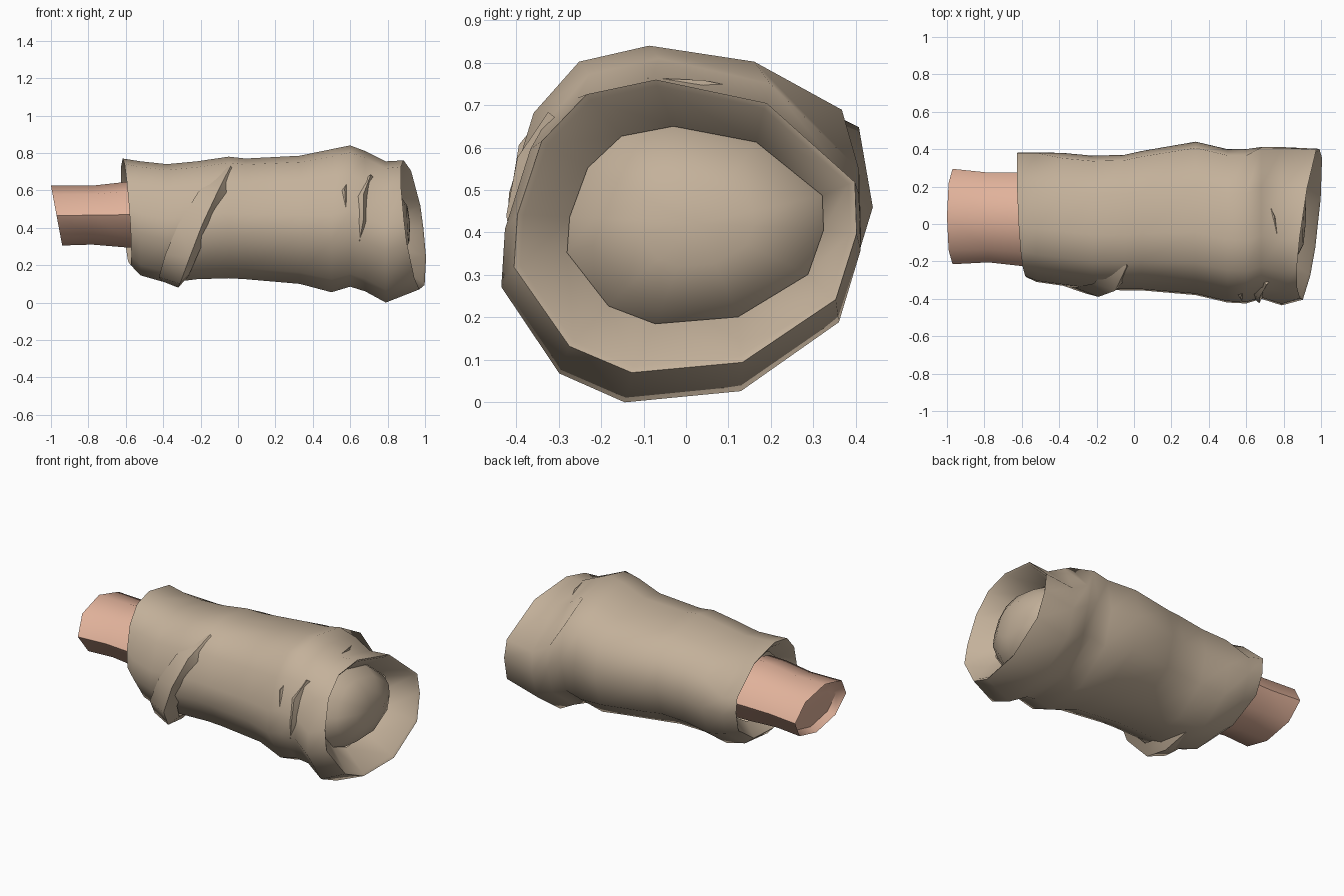
import bpy, bmesh, math
from mathutils import Vector

if "Cube" in bpy.data.objects:
    bpy.data.objects.remove(bpy.data.objects["Cube"])


def material(name, rgb):
    m = bpy.data.materials.new(name)
    m.diffuse_color = (*rgb, 1)
    m.use_nodes = True
    m.node_tree.nodes["Principled BSDF"].inputs["Base Color"].default_value = m.diffuse_color
    return m


CLOTH = material("tan cloth", (0.55, 0.44, 0.325))
SKIN = material("peach skin", (0.76, 0.45, 0.33))

# Unit cross-sections (y, z): crumpled sleeve ends, fuller sleeve body, plain wrist
SLEEVE = [(-.84, .58), (-.58, .9), (-.18, 1), (.46, .84), (.97, .3), (.98, -.05),
          (.86, -.5), (.32, -.93), (-.32, -1), (-.68, -.82), (-1, -.28), (-.98, .08)]
BODY = SLEEVE[:3] + [(.42, .9), (.92, .6), (1, .05)] + SLEEVE[6:]
WRIST = [(math.cos(math.tau * k / 8), math.sin(math.tau * k / 8)) for k in range(8)]


def finish(name, bm, mat, angle):
    bmesh.ops.recalc_face_normals(bm, faces=bm.faces)
    me = bpy.data.meshes.new(name)
    bm.to_mesh(me)
    bm.free()
    me.materials.append(mat)
    ob = bpy.data.objects.new(name, me)
    bpy.context.collection.objects.link(ob)
    bpy.ops.object.select_all(action='DESELECT')
    ob.select_set(True)
    bpy.context.view_layer.objects.active = ob
    bpy.ops.object.shade_smooth_by_angle(angle=math.radians(angle))
    return ob


def loft(name, profile, rings, mat, start_tip=None, end_tip=None, angle=60, body=None):
    """Skin rings of (x, ymin, ymax, zmin, zmax, lean by y, lean by z)."""
    bm = bmesh.new()
    loops = []
    for x, y0, y1, z0, z1, a, b in rings:
        shape = body if body and -.5 < x < .65 and z1 > .7 else profile
        loops.append([bm.verts.new((x + a * u + b * v, (y0 + y1) / 2 + u * (y1 - y0) / 2,
                                    (z0 + z1) / 2 + v * (z1 - z0) / 2)) for u, v in shape])
    n = len(profile)
    for p, q in zip(loops, loops[1:]):
        for i in range(n):
            j = (i + 1) % n
            bm.faces.new((p[i], p[j], q[j], q[i]))
    for tip, loop in ((start_tip, loops[0]), (end_tip, loops[-1])):
        if tip:
            c = bm.verts.new(tip)
            for i in range(n):
                bm.faces.new((loop[i], loop[(i + 1) % n], c))
    return finish(name, bm, mat, angle)


def fold(name, path, left, right, height):
    """Cloth crease: a ridge along a path, gentle on its left, steep on its right."""
    bm = bmesh.new()
    rows = []
    for k, p in enumerate(path):
        p = Vector(p)
        out = Vector((0, p.y, p.z - .42)).normalized()
        t = math.sin(math.pi * (k + .35) / (len(path) - .3))
        rows.append([bm.verts.new(p - Vector((left * (.3 + .7 * t), 0, 0)) - out * .02),
                     bm.verts.new(p + out * height * t),
                     bm.verts.new(p + Vector((right, 0, 0)) - out * .04)])
    for p, q in zip(rows, rows[1:]):
        for i in range(3):
            j = (i + 1) % 3
            bm.faces.new((p[i], p[j], q[j], q[i]))
    bm.faces.new(rows[0])
    bm.faces.new(rows[-1])
    return finish(name, bm, CLOTH, 50)


# Sleeve: cuff lining, outer cloth, slanted rim and recess wall
loft("sleeve", SLEEVE, [
    (-.50, -.22, .28, .27, .66, 0, 0),
    (-.575, -.255, .355, .225, .735, -.02, -.02),
    (-.60, -.285, .39, .20, .77, -.02, -.02),
    (-.52, -.31, .39, .145, .755, 0, 0),
    (-.38, -.33, .38, .105, .74, 0, 0),
    (-.22, -.35, .365, .125, .755, 0, 0),
    (-.05, -.355, .37, .13, .78, 0, 0),
    (.04, -.355, .39, .125, .77, 0, 0),
    (.33, -.38, .44, .10, .785, 0, 0),
    (.50, -.42, .40, .055, .82, 0, 0),
    (.60, -.425, .40, .085, .84, 0, 0),
    (.68, -.40, .42, .06, .81, 0, 0),
    (.79, -.435, .42, .0, .755, 0, 0),
    (.94, -.405, .41, .07, .76, .05, -.045),
    (.93, -.39, .395, .085, .745, .05, -.045),
    (.79, -.28, .33, .185, .65, .02, -.02),
], CLOTH, body=BODY)

# Rounded stuffing inside the elbow opening
loft("elbow_dome", SLEEVE, [
    (.78, -.28, .33, .185, .65, .02, -.02),
    (.86, -.22, .27, .235, .605, .015, -.015),
    (.91, -.11, .16, .32, .52, .005, -.005),
], CLOTH, end_tip=(.92, .025, .42))

# Wrist emerging from the cuff, with a shallow recessed end
loft("wrist", WRIST, [
    (-.93, -.11, .19, .38, .55, 0, -.02),
    (-.925, -.18, .26, .33, .60, 0, -.025),
    (-.97, -.215, .295, .305, .625, 0, -.03),
    (-.78, -.205, .275, .31, .625, 0, 0),
    (-.60, -.225, .275, .295, .645, 0, 0),
    (-.48, -.225, .275, .29, .65, 0, 0),
], SKIN, start_tip=(-.935, .04, .465))

# Long diagonal fold round the front of the cuff, sagging underneath
fold("cuff_fold", [(-.03, -.04, .765), (-.04, -.22, .715), (-.10, -.335, .60), (-.19, -.36, .42),
                   (-.26, -.345, .25), (-.31, -.24, .12), (-.32, -.10, .095), (-.33, .06, .13)],
     .13, .05, .03)
# Small creases at the elbow
fold("elbow_crease_front", [(.71, -.32, .68), (.67, -.38, .57), (.67, -.405, .44), (.65, -.40, .33)],
     .05, .03, .02)
fold("elbow_crease_side", [(.60, -.31, .70), (.57, -.38, .60), (.58, -.41, .47)], .03, .04, .015)
fold("elbow_crease_top", [(.77, -.09, .76), (.75, .04, .745), (.70, .16, .72), (.65, .24, .68)],
     .06, .02, .015)
